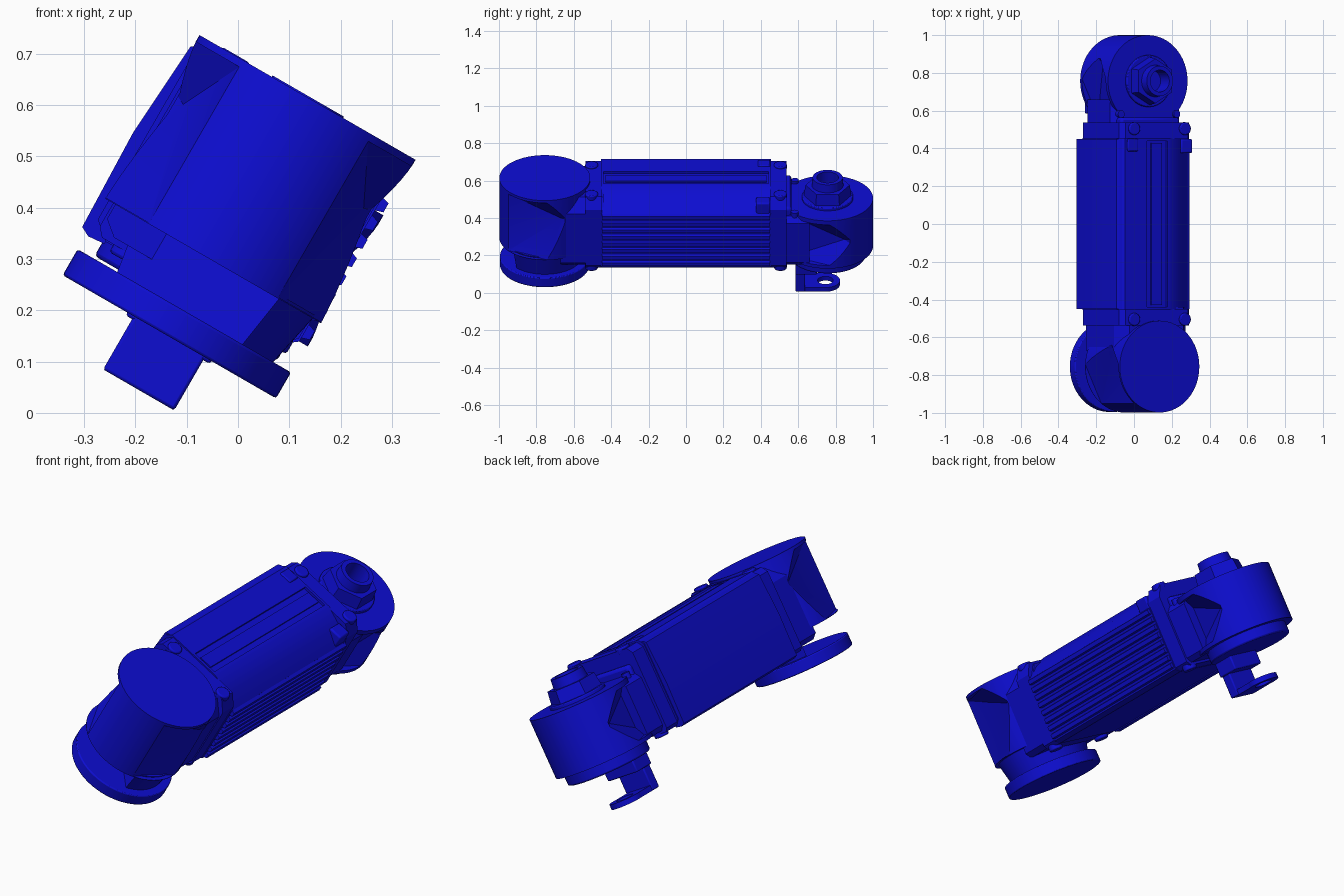
import bpy, bmesh, math
from mathutils import Matrix, Vector

cube = bpy.data.objects.get("Cube")
if cube:
    bpy.data.objects.remove(cube)

TILT = math.radians(30)      # whole link is rolled about its long axis
AX = -0.19                   # joint axis position across the link

blue = bpy.data.materials.new("deep blue")
blue.diffuse_color = (0.004, 0.004, 0.64, 1)
blue.use_nodes = True
blue.node_tree.nodes["Principled BSDF"].inputs["Base Color"].default_value = (0.004, 0.004, 0.64, 1)


def finish(name, bm, bevel=0.0):
    bmesh.ops.recalc_face_normals(bm, faces=bm.faces)
    me = bpy.data.meshes.new(name)
    bm.to_mesh(me)
    bm.free()
    me.materials.append(blue)
    ob = bpy.data.objects.new(name, me)
    bpy.context.collection.objects.link(ob)
    ob.rotation_euler = (0, TILT, 0)
    if bevel:
        mod = ob.modifiers.new("bevel", 'BEVEL')
        mod.width, mod.segments = bevel, 2
    return ob


def box(name, x, y, z, bevel=0.0):
    bm = bmesh.new()
    size = [b - a for a, b in (x, y, z)]
    mid = Vector([(a + b) / 2 for a, b in (x, y, z)])
    bmesh.ops.create_cube(bm, size=1, matrix=Matrix.Translation(mid) @ Matrix.Diagonal((*size, 1)))
    return finish(name, bm, bevel)


def cylinder(name, r, y, z, x=AX, sides=64, bevel=0.0, r2=None):
    bm = bmesh.new()
    bmesh.ops.create_cone(bm, cap_ends=True, segments=sides, radius1=r, radius2=r2 or r,
                          depth=z[1] - z[0], matrix=Matrix.Translation((x, y, sum(z) / 2)))
    return finish(name, bm, bevel)


def prism(name, outline, y):
    """Extrude an (x, z) outline along y."""
    bm = bmesh.new()
    f = bm.faces.new([bm.verts.new((px, y[0], pz)) for px, pz in outline])
    ext = bmesh.ops.extrude_face_region(bm, geom=[f])["geom"]
    bmesh.ops.translate(bm, vec=(0, y[1] - y[0], 0),
                        verts=[g for g in ext if isinstance(g, bmesh.types.BMVert)])
    return finish(name, bm)


def cut(target, cutters):
    """Subtract the cutters for good, then drop them."""
    for c in cutters:
        mod = target.modifiers.new("cut", 'BOOLEAN')
        mod.operation, mod.object, mod.solver = 'DIFFERENCE', c, 'EXACT'
    bpy.context.view_layer.update()
    deps = bpy.context.evaluated_depsgraph_get()
    me = bpy.data.meshes.new_from_object(target.evaluated_get(deps))
    target.modifiers.clear()
    target.data = me
    for c in cutters:
        bpy.data.objects.remove(c)


def flank_cutters(y, end, low, high, reach, mid):
    """Shallow faceted hollows, one per flank, narrowing to a point towards the housing."""
    cutters = []
    for side in (-1, 1):
        bm = bmesh.new()
        pts = [(reach, 0.09, mid)]
        for z in (low, high):
            pts += [(0.145, -0.195, z), (0.43, 0.405, z), (0.50, -0.195, z)]
        for px, py, pz in pts:
            bm.verts.new((AX + side * px, y - end * -py if end > 0 else y - py, pz))
        bmesh.ops.convex_hull(bm, input=bm.verts)
        cutters.append(finish("hollow", bm))
    return cutters


# Main housing with a long slot on top
housing = prism("housing", [(-0.425, 0.19), (-0.425, 0.57), (-0.40, 0.595), (-0.12, 0.595),
                            (-0.03, 0.555), (0.034, 0.505), (0.034, 0.18), (0.01, 0.162),
                            (-0.39, 0.16)], (-0.455, 0.455))
cut(housing, [box("slot", (-0.265, -0.14), (-0.44, 0.44), (0.583, 0.65))])
box("slot_strip", (-0.235, -0.17), (-0.43, 0.43), (0.57, 0.592))

# Gently bulged cover along the left flank
prism("side_cover", [(-0.39, 0.155), (-0.425, 0.152), (-0.444, 0.162), (-0.450, 0.37),
                     (-0.437, 0.572), (-0.425, 0.58), (-0.39, 0.59)], (-0.45, 0.45))

# Cooling fins along the right flank
for i in range(8):
    z = 0.203 + i * 0.041
    prism("cooling_fin", [(0.03, z - 0.016), (0.050, z - 0.010), (0.050, z + 0.010),
                          (0.03, z + 0.016)], (-0.45, 0.45))

# End collars with bolts
for s, end in ((-1, "front"), (1, "rear")):
    y0, y1 = sorted((s * 0.45, s * 0.538))
    prism(end + "_collar", [(-0.415, 0.18), (-0.415, 0.56), (-0.39, 0.588), (-0.01, 0.588),
                            (0.03, 0.53), (0.03, 0.185), (0.01, 0.163), (-0.40, 0.163)], (y0, y1))
    for bx, bz in ((-0.34, 0.584), (-0.03, 0.584), (-0.34, 0.162), (-0.01, 0.162)):
        cylinder(end + "_bolt", 0.034, s * 0.505, (bz - 0.016, bz + 0.016), bx, 24, 0.006)

# Plugs near the rear collar
box("top_plug", (-0.385, -0.32), (0.385, 0.45), (0.57, 0.602), 0.006)
box("side_plug", (-0.04, 0.03), (0.375, 0.45), (0.49, 0.57), 0.008)

# Front joint
FRONT_HOLLOW = (-0.755, 1, 0.2345, 0.585, 0.203, 0.467)
front = cylinder("front_joint", 0.243, -0.755, (0.232, 0.60))
cut(front, flank_cutters(*FRONT_HOLLOW))
neck = prism("front_neck", [(-0.41, 0.20), (-0.41, 0.50), (-0.36, 0.575), (-0.03, 0.575),
                            (0.025, 0.50), (0.025, 0.20), (0.0, 0.175), (-0.38, 0.175)],
             (-0.67, -0.44))
cut(neck, flank_cutters(*FRONT_HOLLOW))

# Tapered hub, open on the outer left side, and its flange
hub = cylinder("front_hub", 0.198, -0.755, (0.11, 0.24), r2=0.226)
open_side = box("open_side", (-0.5, 0.5), (-1.0, 0.0), (-0.2, 0.2))
open_side.data.transform(Matrix.Translation((AX - 0.01, -0.765, 0.17)) @ Matrix.Rotation(-math.pi / 4, 4, 'Z'))
cut(hub, [open_side])
cylinder("front_flange", 0.240, -0.755, (0.0615, 0.12), bevel=0.005)

# Rear joint
REAR_HOLLOW = (0.757, -1, 0.20, 0.45, 0.19, 0.33)
rear = cylinder("rear_joint", 0.243, 0.757, (0.18, 0.475))
hollows = flank_cutters(*REAR_HOLLOW)
for h in hollows:
    h.data.transform(Matrix.Translation((0, 2 * 0.757, 0)) @ Matrix.Diagonal((1, -1, 1, 1)))
    h.data.flip_normals()
cut(rear, hollows)
prism("rear_neck", [(-0.40, 0.20), (-0.40, 0.44), (-0.37, 0.47), (-0.01, 0.47),
                    (0.02, 0.44), (0.02, 0.20), (0.0, 0.175), (-0.38, 0.175)], (0.44, 0.66))
box("rear_bridge", (-0.375, -0.015), (0.52, 0.565), (0.40, 0.515), 0.015)
cylinder("rear_hub", 0.205, 0.757, (0.125, 0.185), bevel=0.008)

# Small screws on both necks
for y, z in ((-0.632, 0.57), (0.582, 0.47)):
    for sx in (-1, 1):
        cylinder("neck_screw", 0.02, y, (z - 0.01, z + 0.02), AX + sx * 0.17, 16)

# Hex fitting on the rear joint
cylinder("fitting_washer", 0.137, 0.757, (0.47, 0.492), bevel=0.005)
hexnut = cylinder("fitting_hex", 0.128, 0.757, (0.485, 0.556), sides=6, r2=0.118)
cut(hexnut, [cylinder("bore", 0.058, 0.757, (0.51, 0.7))])
collar = cylinder("fitting_collar", 0.085, 0.757, (0.55, 0.603), r2=0.080)
cut(collar, [cylinder("bore", 0.058, 0.757, (0.5, 0.7))])

# Hooked bracket under the rear joint
box("bracket_foot", (-0.285, -0.095), (0.585, 0.70), (0.055, 0.13), 0.006)
box("bracket_wall", (-0.27, -0.11), (0.585, 0.637), (-0.058, 0.10), 0.006)
arm = box("bracket_arm", (-0.265, -0.115), (0.60, 0.745), (-0.058, -0.032))
cut(arm, [cylinder("hole", 0.042, 0.745, (-0.2, 0.1))])
ring = cylinder("bracket_ring", 0.078, 0.745, (-0.058, -0.032))
cut(ring, [cylinder("hole", 0.042, 0.745, (-0.2, 0.1))])

# Smooth shading with crisp edges
bpy.ops.object.select_all(action='DESELECT')
parts = [o for o in bpy.context.scene.objects if o.type == 'MESH']
for o in parts:
    o.select_set(True)
bpy.context.view_layer.objects.active = parts[0]
bpy.ops.object.shade_smooth_by_angle(angle=math.radians(30))
